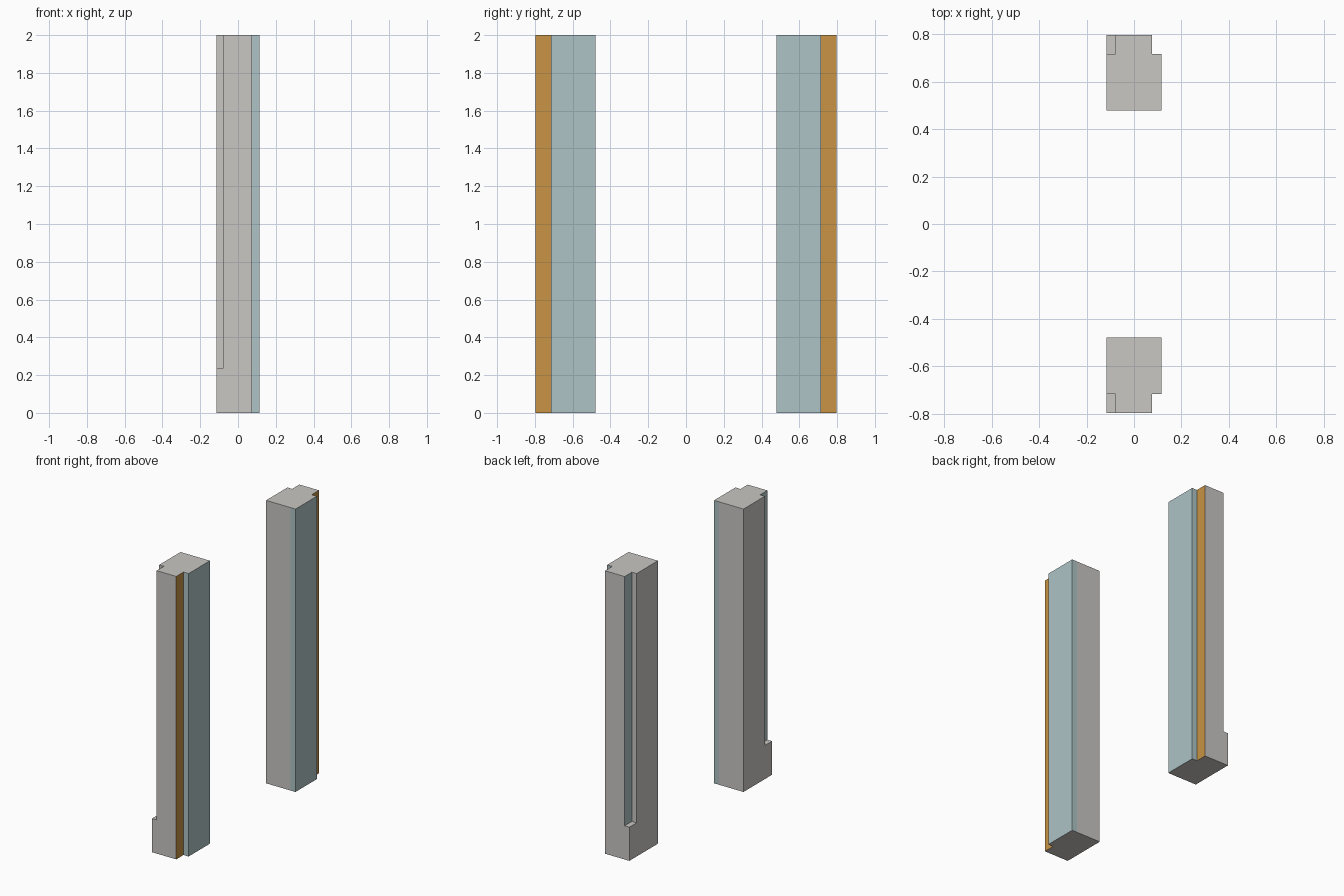
import bpy
import bmesh

if "Cube" in bpy.data.objects:
    bpy.data.objects.remove(bpy.data.objects["Cube"])

HEIGHT, LEDGE = 2.0, 0.238
X_OUT, X_RIGHT, X_LEFT = 0.115, 0.075, -0.078
Y_IN, Y_STEP, Y_OUT = 0.478, 0.716, 0.797


def material(name, rgb):
    m = bpy.data.materials.new(name)
    m.diffuse_color = (*rgb, 1)
    m.use_nodes = True
    m.node_tree.nodes["Principled BSDF"].inputs["Base Color"].default_value = m.diffuse_color
    return m


GREY, TEAL, ORANGE = range(3)
mats = [material("warm_grey", (0.584, 0.571, 0.546)),
        material("pale_teal", (0.423, 0.546, 0.558)),
        material("ochre", (0.578, 0.292, 0.059))]

# Cross-section of the shaft, and the corner filled in only at the foot
SHAFT = [(-X_OUT, Y_IN), (X_RIGHT, Y_IN), (X_OUT, Y_IN), (X_OUT, Y_STEP),
         (X_RIGHT, Y_STEP), (X_RIGHT, Y_OUT), (X_LEFT, Y_OUT),
         (X_LEFT, Y_STEP), (-X_OUT, Y_STEP)]
FOOT = [(-X_OUT, Y_STEP), (X_LEFT, Y_STEP), (X_LEFT, Y_OUT), (-X_OUT, Y_OUT)]


def raise_faces(bm, faces, z):
    """Extrude faces up to height z and return the new caps."""
    geom = bmesh.ops.extrude_face_region(bm, geom=faces)["geom"]
    for v in geom:
        if isinstance(v, bmesh.types.BMVert):
            v.co.z = z
    return [f for f in geom if isinstance(f, bmesh.types.BMFace)]


def face_colour(f):
    n, x = f.normal, f.calc_center_median().x
    if abs(n.z) > 0.5:
        return GREY
    if n.x > 0.5:                       # outer face teal, recess ochre
        return TEAL if x > 0.1 else ORANGE
    if n.x < -0.5:                      # wall of the rear rebate
        return TEAL if x > -0.1 else GREY
    return TEAL if x > X_RIGHT else GREY  # sides of the front facing


def post(name, side):
    bm = bmesh.new()
    verts = {p: bm.verts.new((p[0], side * p[1], 0)) for p in SHAFT + FOOT}
    base = [bm.faces.new([verts[p] for p in outline]) for outline in (SHAFT, FOOT)]
    caps = raise_faces(bm, base, LEDGE)
    raise_faces(bm, [max(caps, key=lambda f: f.calc_area())], HEIGHT)
    bmesh.ops.recalc_face_normals(bm, faces=bm.faces)
    bm.normal_update()
    for f in bm.faces:
        f.material_index = face_colour(f)
    me = bpy.data.meshes.new(name)
    bm.to_mesh(me)
    bm.free()
    for m in mats:
        me.materials.append(m)
    bpy.context.collection.objects.link(bpy.data.objects.new(name, me))


# Mirrored pair of posts
post("front_post", -1)
post("back_post", 1)
